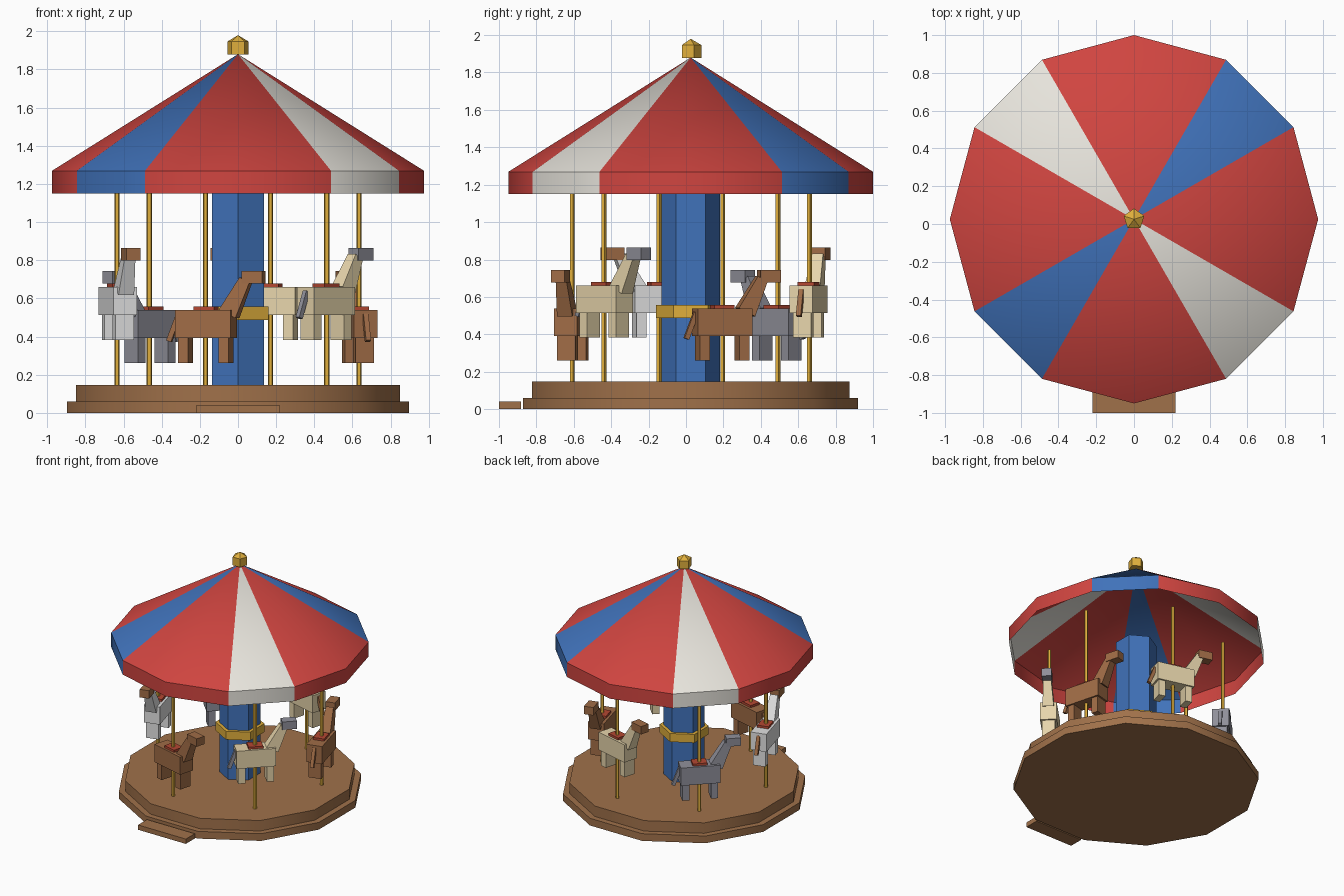
import bpy, bmesh, math
from mathutils import Matrix, Vector

if "Cube" in bpy.data.objects:
    bpy.data.objects.remove(bpy.data.objects["Cube"])

CY = 0.025  # the round parts sit slightly back because the step sticks out in front


def material(name, r, g, b):
    def lin(c):
        c /= 255
        return c / 12.92 if c <= 0.04045 else ((c + 0.055) / 1.055) ** 2.4
    m = bpy.data.materials.new(name)
    m.diffuse_color = (lin(r), lin(g), lin(b), 1)
    m.use_nodes = True
    m.node_tree.nodes["Principled BSDF"].inputs["Base Color"].default_value = m.diffuse_color
    return m


RED = material("canopy red", 208, 69, 64)
BLUE = material("canopy blue", 64, 114, 186)
WHITE = material("canopy white", 232, 229, 221)
WOOD = material("platform wood", 160, 113, 74)
GOLD = material("gold", 224, 175, 60)
BROWN = material("horse brown", 160, 108, 70)
CREAM = material("horse cream", 232, 214, 172)
GRAY = material("horse gray", 144, 144, 154)
PALE = material("horse pale", 225, 225, 225)
SADDLE = material("saddle red", 180, 72, 50)


def finish(name, bm, mats, smooth=False):
    bmesh.ops.recalc_face_normals(bm, faces=bm.faces)
    mesh = bpy.data.meshes.new(name)
    bm.to_mesh(mesh)
    bm.free()
    for m in mats:
        mesh.materials.append(m)
    if smooth:
        mesh.shade_smooth()
        mesh.set_sharp_from_angle(angle=math.radians(35))
    ob = bpy.data.objects.new(name, mesh)
    bpy.context.collection.objects.link(ob)
    return ob


def lathe(name, profile, sides, mats, x=0, y=CY, caps=True, smooth=False, rule=None, turn=0):
    """Turn (radius, z) points round a vertical axis; first vertex points to +y."""
    bm = bmesh.new()
    rings = []
    for r, z in profile:
        if r == 0:
            rings.append([bm.verts.new((x, y, z))] * sides)
            continue
        ring = []
        for i in range(sides):
            a = math.pi / 2 + math.radians(turn) + math.tau * i / sides
            ring.append(bm.verts.new((x + r * math.cos(a), y + r * math.sin(a), z)))
        rings.append(ring)
    for lo, hi in zip(rings, rings[1:]):
        for i in range(sides):
            j = (i + 1) % sides
            quad = list(dict.fromkeys((lo[i], lo[j], hi[j], hi[i])))
            f = bm.faces.new(quad)
            if rule:
                f.material_index = rule(i)
    if caps:
        for k in (0, -1):
            if profile[k][0] > 0:
                bm.faces.new(rings[k])
    return finish(name, bm, mats, smooth)


def box(name, mat, size, loc, place=Matrix(), tilt=0, top=(1, 1)):
    """Box, optionally tilted forward and tapered at the top."""
    bm = bmesh.new()
    bmesh.ops.create_cube(bm, size=1)
    for v in bm.verts:
        if v.co.z > 0:
            v.co.x *= top[0]
            v.co.y *= top[1]
    bm.transform(place @ Matrix.Translation(loc) @ Matrix.Rotation(tilt, 4, 'Y')
                 @ Matrix.Diagonal((*size, 1)))
    return finish(name, bm, [mat])


# Two-tier platform and entry step
lathe("platform", [(0.927, 0), (0.927, 0.06), (0.878, 0.06), (0.878, 0.147)], 12, [WOOD],
      smooth=True, turn=15)
box("entry_step", WOOD, (0.44, 0.118, 0.04), (0, -0.941, 0.02))

# Centre column with its gold band
lathe("centre_column", [(0.156, 0.14), (0.156, 1.22)], 6, [BLUE])
lathe("column_band", [(0.185, 0.488), (0.185, 0.558)], 6, [GOLD])


# Canopy: open shell, every third panel is blue or white in turn
def stripe(i):
    sector = (i + 3) % 12          # panel number counted from +x
    if sector % 3 != 1:
        return 0
    return 1 if sector in (1, 7) else 2


lathe("canopy", [(0.975, 1.15), (0.975, 1.269), (0, 1.88)], 12, [RED, BLUE, WHITE],
      caps=False, smooth=True, rule=stripe)

# Finial: a five-sided block with a low point
lathe("finial", [(0.0575, 1.878), (0.0575, 1.947), (0, 1.98)], 5, [GOLD])


def horse(tag, coat, trim, place):
    """Horse facing local +x; z = 0 is the middle of the body."""
    box(tag + "_body", coat, (0.302, 0.127, 0.147), (0, 0, 0), place)
    for end, x in (("front", 0.11), ("back", -0.11)):
        box(f"{tag}_{end}_legs", coat, (0.055, 0.1, 0.15), (x, 0, -0.13), place)
    box(tag + "_neck", coat, (0.1, 0.085, 0.2), (0.172, 0, 0.142), place,
        math.radians(27), top=(0.6, 0.7))
    box(tag + "_head", trim, (0.112, 0.075, 0.066), (0.259, 0, 0.244), place)
    box(tag + "_tail", trim, (0.027, 0.027, 0.15), (-0.172, 0, -0.02), place,
        math.radians(21))
    box(tag + "_saddle", SADDLE, (0.112, 0.09, 0.03), (0, 0, 0.077), place)


# Six poles with horses, alternately low and high
coats = [BROWN, CREAM, GRAY, PALE, BROWN, CREAM]
trims = [BROWN, BROWN, GRAY, BROWN, BROWN, GRAY]
for i in range(6):
    a = math.radians(15 + 60 * i)
    out = Vector((math.cos(a), math.sin(a), 0))
    pole = 0.657 * out
    lathe(f"pole_{i + 1}", [(0.0145, 0.14), (0.0145, 1.2)], 5, [GOLD], pole.x, pole.y + CY)
    spot = 0.652 * out + Vector((0, CY, 0.587 if i % 2 else 0.466))
    place = Matrix.Translation(spot) @ Matrix.Rotation(a + math.pi / 2, 4, 'Z')
    horse(f"horse_{i + 1}", coats[i], trims[i], place)
